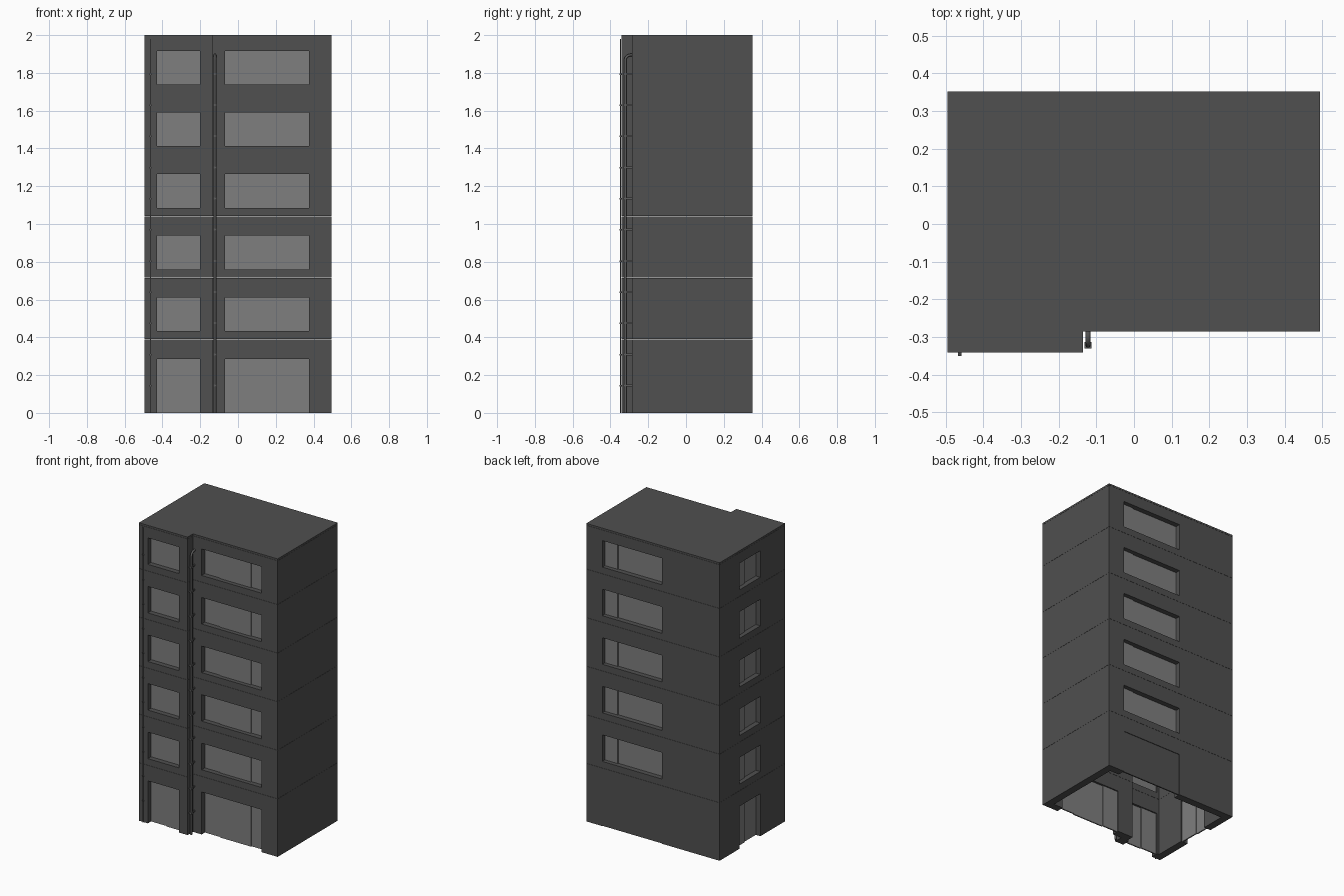
import bpy, bmesh, math
from mathutils import Vector

cube = bpy.data.objects.get("Cube")
if cube:
    bpy.data.objects.remove(cube, do_unlink=True)


def material(name, grey):
    m = bpy.data.materials.new(name)
    m.use_nodes = True
    col = (grey, grey, grey, 1)
    m.diffuse_color = col
    bsdf = next(n for n in m.node_tree.nodes if n.type == 'BSDF_PRINCIPLED')
    bsdf.inputs["Base Color"].default_value = col
    bsdf.inputs["Roughness"].default_value = 0.8
    return m


WALL = material("dark grey wall", 0.08)
GLASS = material("window grey", 0.21)
PIPE = material("pipe grey", 0.11)

# Main dimensions
X0, X1, STEP_X = -0.496, 0.494, -0.135
WING_Y, FRONT_Y, BACK_Y = -0.342, -0.285, 0.352
THICK, GROUND, STOREY, TOP = 0.05, 0.39, 0.326, 2.0
NARROW, WIDE, SIDE = (-0.43, -0.2), (-0.07, 0.375), (-0.08, 0.14)


def add_object(name, bm, mat):
    bmesh.ops.recalc_face_normals(bm, faces=bm.faces)
    me = bpy.data.meshes.new(name)
    bm.to_mesh(me)
    bm.free()
    me.materials.append(mat)
    ob = bpy.data.objects.new(name, me)
    bpy.context.collection.objects.link(ob)
    return ob


def add_box(bm, xs, ys, zs):
    v = bmesh.ops.create_cube(bm, size=1)["verts"]
    for p in v:
        p.co = Vector([r[0] if c < 0 else r[1] for c, r in zip(p.co, (xs, ys, zs))])


def footprint(inset):
    """L-shaped outline, moved inwards by the inset."""
    l, r, s = X0 + inset, X1 - inset, STEP_X - inset
    w, f, b = WING_Y + inset, FRONT_Y + inset, BACK_Y - inset
    return [(l, w), (s, w), (s, f), (r, f), (r, b), (l, b)]


def prism(bm, outline, z0, z1):
    face = bm.faces.new([bm.verts.new((x, y, z0)) for x, y in outline])
    ext = bmesh.ops.extrude_face_region(bm, geom=[face], use_keep_orig=True)["geom"]
    bmesh.ops.translate(bm, vec=(0, 0, z1 - z0),
                        verts=[g for g in ext if isinstance(g, bmesh.types.BMVert)])


def cut(ob, cutter):
    mod = ob.modifiers.new("openings", 'BOOLEAN')
    mod.operation, mod.solver, mod.object = 'DIFFERENCE', 'EXACT', cutter
    cutter.hide_render = True
    dg = bpy.context.evaluated_depsgraph_get()
    me = bpy.data.meshes.new_from_object(ob.evaluated_get(dg))
    ob.modifiers.clear()
    ob.data = me
    bpy.data.objects.remove(cutter, do_unlink=True)


def ring(bm, z0, z1):
    """Hollow wall ring between two heights."""
    outer, inner = footprint(0), footprint(THICK)
    loops = [[bm.verts.new((x, y, z)) for x, y in o]
             for o, z in ((outer, z0), (outer, z1), (inner, z1), (inner, z0))]
    n = len(outer)
    for a, b in zip(loops, loops[1:] + loops[:1]):
        for i in range(n):
            j = (i + 1) % n
            bm.faces.new((a[i], a[j], b[j], b[i]))


def storey(name, z0, z1, w0, w1):
    bm = bmesh.new()
    ring(bm, z0, z1)
    walls = add_object(name + "_walls", bm, WALL)
    bm = bmesh.new()
    reach = 0.02
    add_box(bm, NARROW, (WING_Y - reach, WING_Y + THICK + reach), (w0, w1))
    add_box(bm, WIDE, (FRONT_Y - reach, FRONT_Y + THICK + reach), (w0, w1))
    add_box(bm, WIDE, (BACK_Y - THICK - reach, BACK_Y + reach), (w0, w1))
    add_box(bm, (X0 - reach, X0 + THICK + reach), SIDE, (w0, w1))
    cut(walls, add_object("opening_cutter", bm, WALL))


def panes(name, side, splits, z, mat=GLASS, depth=0.034):
    """Sliding panes, every second one set slightly forward."""
    bm = bmesh.new()
    for i, span in enumerate(zip(splits, splits[1:])):
        d = depth - 0.006 * (i % 2)
        if side == "wing":
            add_box(bm, span, (WING_Y + d, WING_Y + d + 0.008), z)
        elif side == "front":
            add_box(bm, span, (FRONT_Y + d, FRONT_Y + d + 0.008), z)
        elif side == "back":
            add_box(bm, span, (BACK_Y - d - 0.008, BACK_Y - d), z)
        else:
            add_box(bm, (X0 + d, X0 + d + 0.008), span, z)
    add_object(name, bm, mat)


# Storeys with their glazing
gap = 0.001
for k in range(6):
    name = "ground_floor" if k == 0 else f"floor_{k}"
    if k == 0:
        z0, z1, w0, w1 = 0, GROUND - gap, -0.02, 0.285
    else:
        z0 = GROUND + STOREY * (k - 1)
        z1 = min(z0 + STOREY, TOP - 0.012) - gap
        w0, w1 = z0 + 0.044, z0 + 0.222
    storey(name, z0, z1, w0, w1)
    z = (max(w0, 0), w1)
    wing_splits = NARROW if k else (NARROW[0], -0.31, NARROW[1])
    panes(name + "_wing_window", "wing", wing_splits, z)
    panes(name + "_front_window", "front", (WIDE[0], 0.045, 0.275, WIDE[1]), z)
    panes(name + "_side_window", "side", (SIDE[0], 0.05, SIDE[1]), z)
    if k:
        panes(name + "_back_window", "back", (WIDE[0], 0.28, WIDE[1]), z)
    else:
        panes("back_shutter", "back", WIDE, z, WALL, 0.004)

# Roof slab
bm = bmesh.new()
prism(bm, footprint(0), TOP - 0.012, TOP)
add_object("roof", bm, WALL)


def pipe(name, points, radius):
    cu = bpy.data.curves.new(name, 'CURVE')
    cu.dimensions, cu.bevel_depth, cu.bevel_resolution = '3D', radius, 2
    cu.use_fill_caps = True
    sp = cu.splines.new('POLY')
    sp.points.add(len(points) - 1)
    for p, co in zip(sp.points, points):
        p.co = (*co, 1)
    cu.materials.append(PIPE)
    bpy.context.collection.objects.link(bpy.data.objects.new(name, cu))


# Drainpipe in the corner, bending into the wall at the top
px, py, bend = -0.122, -0.322, 0.03
arc = [(px, py + bend * (1 - math.cos(a)), 1.865 + bend * math.sin(a))
       for a in (math.radians(15 * i) for i in range(7))]
pipe("drainpipe", [(px, py, 0)] + arc + [(px, FRONT_Y + 0.01, 1.865 + bend)], 0.007)
pipe("thin_conduit", [(-0.463, WING_Y - 0.004, 0.0), (-0.463, WING_Y - 0.004, 1.98)], 0.003)

# Pipe brackets
bm = bmesh.new()
for i in range(11):
    z = 0.14 + 0.165 * i
    add_box(bm, (px - 0.009, px + 0.009), (py - 0.009, py + 0.009), (z, z + 0.01))
    add_box(bm, (px - 0.003, px + 0.003), (py, FRONT_Y + 0.005), (z, z + 0.01))
    add_box(bm, (-0.468, -0.458), (WING_Y - 0.009, WING_Y + 0.005), (z, z + 0.008))
add_object("pipe_brackets", bm, PIPE)
